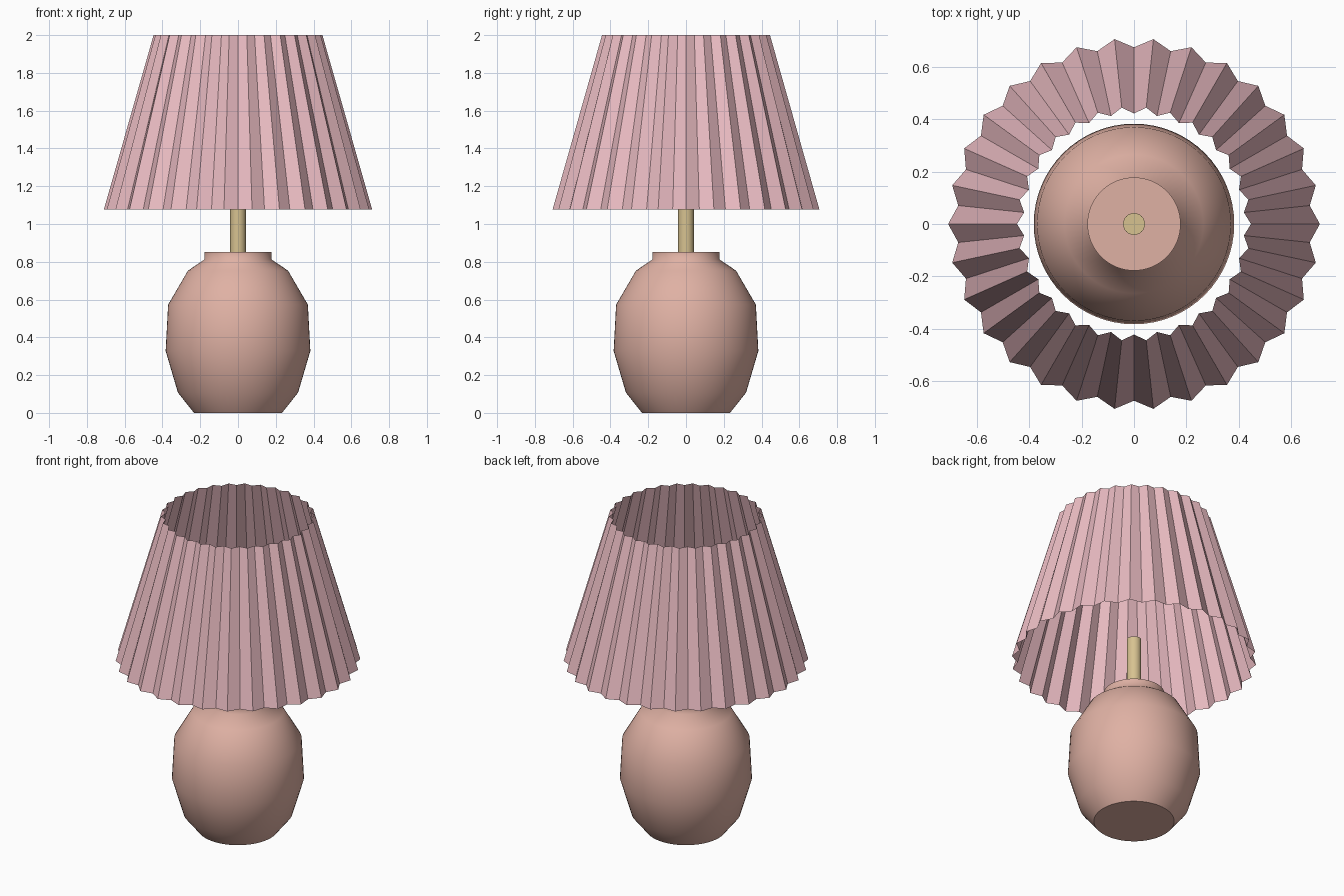
import bpy
import bmesh
from math import cos, sin, pi

default = bpy.data.objects.get("Cube")
if default:
    bpy.data.objects.remove(default, do_unlink=True)


def material(name, rgb):
    mat = bpy.data.materials.new(name)
    mat.use_nodes = True
    mat.diffuse_color = (*rgb, 1)
    bsdf = mat.node_tree.nodes["Principled BSDF"]
    bsdf.inputs["Base Color"].default_value = (*rgb, 1)
    bsdf.inputs["Roughness"].default_value = 0.6
    return mat


def loft(name, rings, mat, capped=True, smooth=True):
    """Join stacked rings, each a (radii, z) pair, into one surface."""
    bm = bmesh.new()
    loops = []
    for radii, z in rings:
        n = len(radii)
        loops.append([bm.verts.new((r * cos(2 * pi * i / n), r * sin(2 * pi * i / n), z))
                      for i, r in enumerate(radii)])
    for low, high in zip(loops, loops[1:]):
        for i in range(n):
            j = (i + 1) % n
            bm.faces.new((low[i], low[j], high[j], high[i])).smooth = smooth
    if capped:
        # Flat caps keep the rims crisp against the smooth sides
        bm.faces.new(loops[0][::-1])
        bm.faces.new(loops[-1])
    mesh = bpy.data.meshes.new(name)
    bm.to_mesh(mesh)
    bm.free()
    mesh.materials.append(mat)
    obj = bpy.data.objects.new(name, mesh)
    bpy.context.collection.objects.link(obj)
    return obj


def lathe(name, profile, segments, mat):
    return loft(name, [([r] * segments, z) for r, z in profile], mat)


clay = material("clay", (0.74, 0.44, 0.37))
brass = material("brass", (0.68, 0.54, 0.28))
fabric = material("pink_fabric", (0.82, 0.50, 0.54))

# Ceramic base with a short neck
base_profile = [(0.233, 0), (0.318, 0.107), (0.383, 0.328), (0.37, 0.573),
                (0.265, 0.753), (0.178, 0.812), (0.178, 0.853)]
lathe("lamp_base", base_profile, 64, clay)

# Metal stem
lathe("stem", [(0.042, 0.84), (0.042, 1.215)], 24, brass)

# Pleated shade: ridges and valleys alternate around an open cone
PLEATS = 30
loft("pleated_shade",
     [([0.71, 0.675] * PLEATS, 1.077), ([0.447, 0.422] * PLEATS, 2.0)],
     fabric, capped=False, smooth=False)
